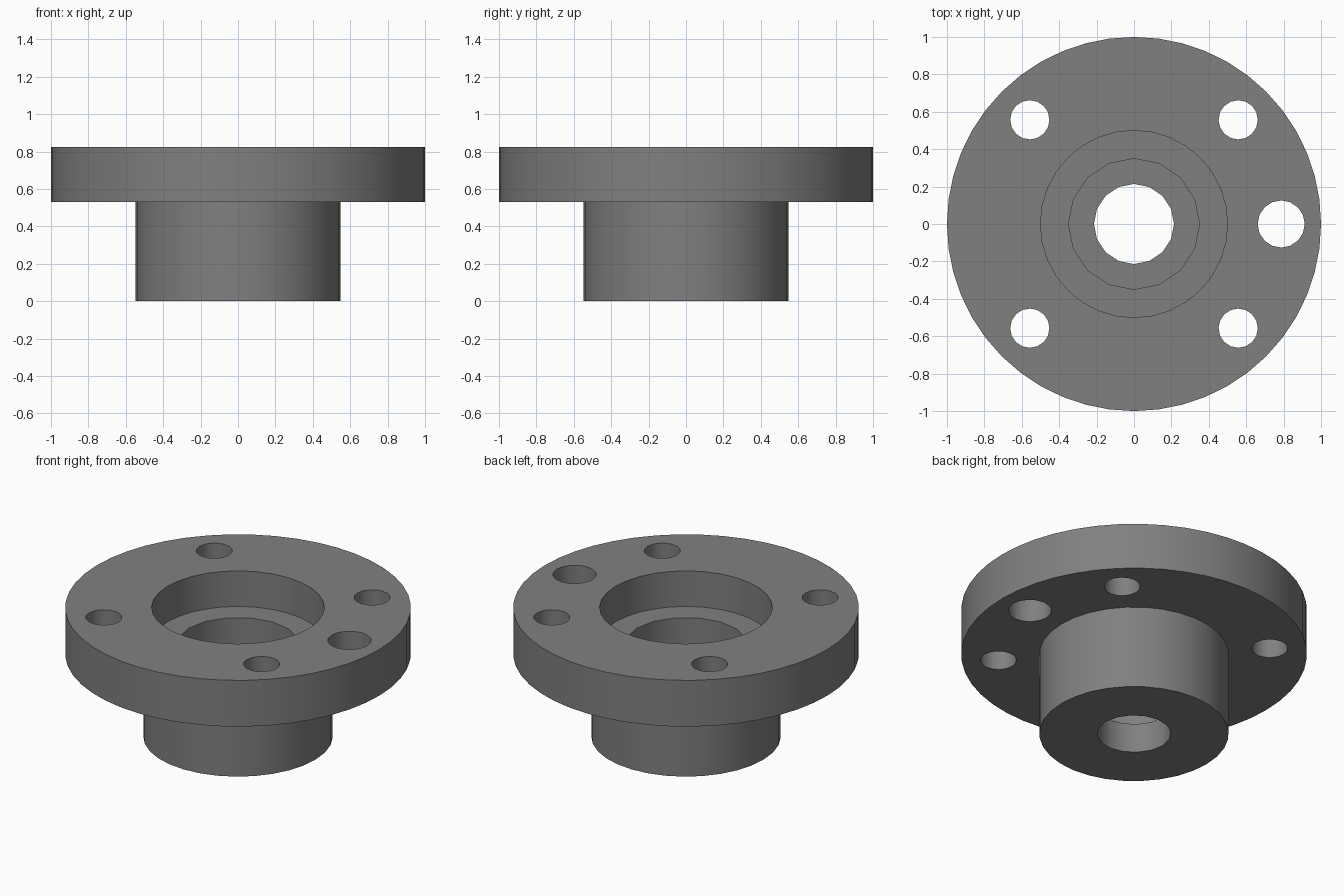
import bpy, math

if "Cube" in bpy.data.objects:
    bpy.data.objects.remove(bpy.data.objects["Cube"])

grey = bpy.data.materials.new("steel grey")
grey.diffuse_color = (0.216, 0.216, 0.216, 1)
grey.use_nodes = True
grey.node_tree.nodes["Principled BSDF"].inputs["Base Color"].default_value = grey.diffuse_color


def cylinder(name, r, z0, z1, sides, x=0, y=0):
    """Upright cylinder between two heights, with a vertex on the y axis."""
    bpy.ops.mesh.primitive_cylinder_add(
        vertices=sides, radius=r, depth=z1 - z0, location=(x, y, (z0 + z1) / 2))
    ob = bpy.context.object
    ob.name = name
    ob.data.materials.append(grey)
    return ob


def boolean(target, tool, operation):
    bpy.context.view_layer.objects.active = target
    mod = target.modifiers.new(operation.title(), 'BOOLEAN')
    mod.operation = operation
    mod.solver = 'EXACT'
    mod.object = tool
    bpy.ops.object.modifier_apply(modifier=mod.name)
    bpy.data.objects.remove(tool)


TOP, FLANGE, SEAT, LEDGE = 0.825, 0.53, 0.598, 0.187

# Flange disc with the hub below it
body = cylinder("flanged_hub", 1.0, FLANGE, TOP, 48)
boolean(body, cylinder("hub", 0.548, 0, FLANGE + 0.03, 32), 'UNION')

# Stepped bore: wide recess, middle bore, narrow through hole
for r, z, sides in ((0.5, SEAT, 32), (0.35, LEDGE, 16), (0.214, -0.1, 16)):
    boolean(body, cylinder("bore_cutter", r, z, TOP + 0.1, sides), 'DIFFERENCE')

# Four bolt holes and one larger locating hole in the flange
holes = [(0.105, sx * 0.557, sy * 0.557) for sx in (-1, 1) for sy in (-1, 1)]
holes.append((0.126, 0.787, 0))
for r, x, y in holes:
    boolean(body, cylinder("hole_cutter", r, FLANGE - 0.1, TOP + 0.1, 16, x, y), 'DIFFERENCE')

# Smooth walls, sharp rims
bpy.ops.object.select_all(action='DESELECT')
body.select_set(True)
bpy.context.view_layer.objects.active = body
bpy.ops.object.shade_smooth_by_angle(angle=math.radians(30))
